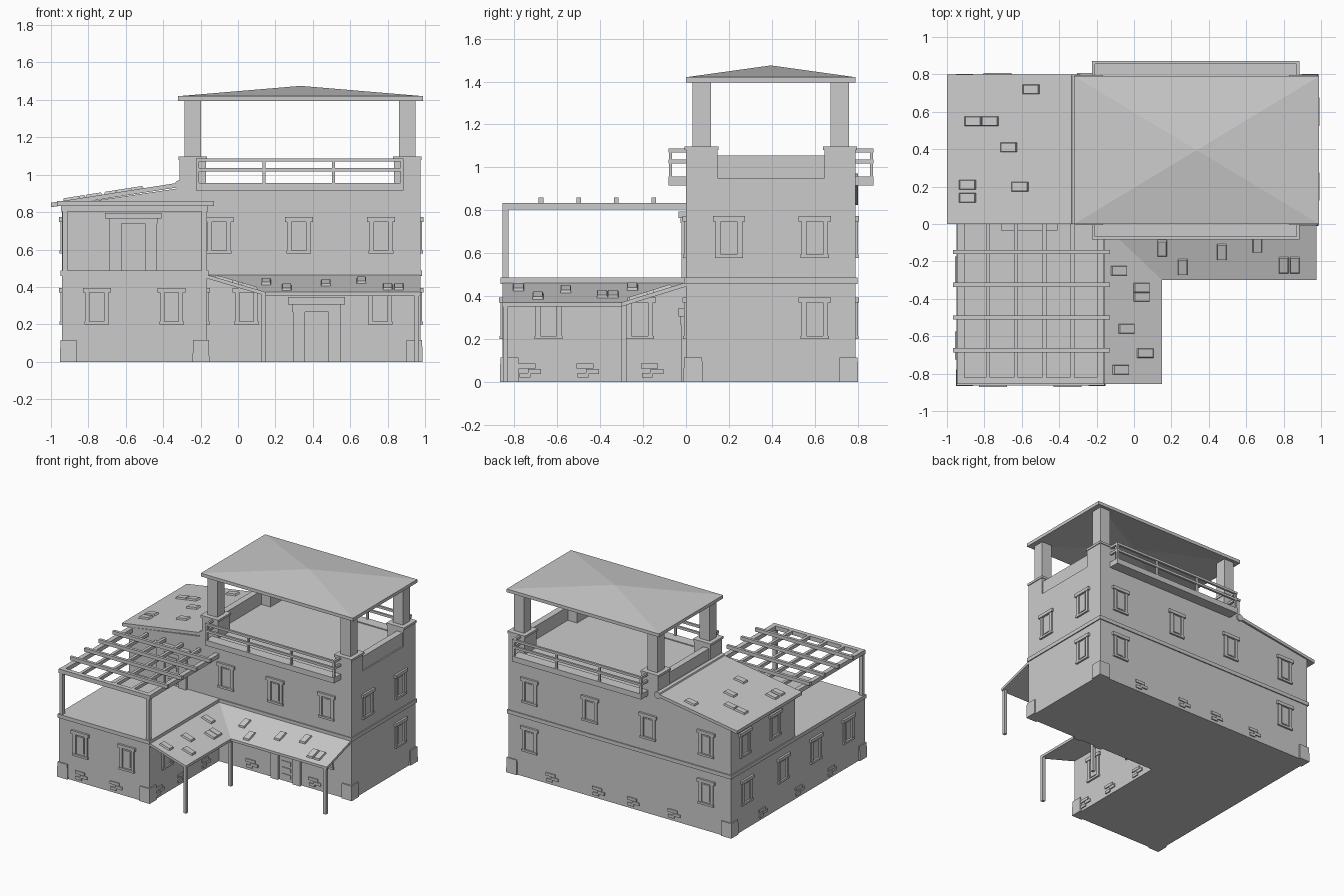
import bpy, bmesh
from math import radians
from mathutils import Matrix, Vector

if "Cube" in bpy.data.objects:
    bpy.data.objects.remove(bpy.data.objects["Cube"])

stone = bpy.data.materials.new("pale_grey")
stone.use_nodes = True
GREY = (0.6, 0.6, 0.6, 1)
stone.diffuse_color = GREY
stone.node_tree.nodes["Principled BSDF"].inputs["Base Color"].default_value = GREY


def finish(name, bm):
    bmesh.ops.recalc_face_normals(bm, faces=bm.faces)
    mesh = bpy.data.meshes.new(name)
    bm.to_mesh(mesh)
    bm.free()
    mesh.materials.append(stone)
    bpy.context.collection.objects.link(bpy.data.objects.new(name, mesh))


def box(bm, x, y, z, place=Matrix(), taper=1):
    """Box from three (low, high) spans; taper narrows its top."""
    mid = Vector([(a + b) / 2 for a, b in (x, y, z)])
    size = [b - a for a, b in (x, y, z)]
    for v in bmesh.ops.create_cube(bm, size=1)["verts"]:
        k = taper if v.co.z > 0 else 1
        v.co = place @ (mid + Vector((v.co.x * size[0] * k, v.co.y * size[1] * k, v.co.z * size[2])))


def boxes(name, spans, taper=1):
    bm = bmesh.new()
    for s in spans:
        box(bm, *s, taper=taper)
    finish(name, bm)


def slab(name, points, faces, thick):
    """Sheet of faces thickened straight down."""
    bm = bmesh.new()
    vs = [bm.verts.new(p) for p in points]
    tops = [bm.faces.new([vs[i] for i in f]) for f in faces]
    low = bmesh.ops.extrude_face_region(bm, geom=tops, use_keep_orig=True)["geom"]
    for v in low:
        if isinstance(v, bmesh.types.BMVert):
            v.co.z -= thick
    finish(name, bm)


def around(c, r):
    return (c - r, c + r)


# Main outline
W, E, S, N = -0.94, 0.975, -0.855, 0.79
WING, TOWER = -0.165, -0.3

# Walls
boxes("ground_floor", [((W, E), (0, N), (0, 0.475)), ((W, WING), (S, 0), (0, 0.475))])
boxes("tower_walls", [((TOWER, E), (0, N), (0.475, 0.95))])
boxes("string_course", [((W - .008, E + .008), (-.008, N + .008), (0.458, 0.487)),
                        ((W - .008, WING + .008), (S - .008, 0), (0.458, 0.487))])
bm = bmesh.new()
box(bm, (W, TOWER), (0, N), (0.475, 0.93))
for v in bm.verts:
    if v.co.x < -0.9 and v.co.z > 0.9:
        v.co.z = 0.835
finish("side_room", bm)

# Lean-to roof with a ridge roll
slab("side_roof", [(-1, 0, 0.85), (TOWER, 0, 0.96), (TOWER, 0.8, 0.96), (-1, 0.8, 0.85)], [(0, 1, 2, 3)], 0.024)
bm = bmesh.new()
bmesh.ops.create_cone(bm, cap_ends=True, segments=8, radius1=0.027, radius2=0.027, depth=0.8,
                      matrix=Matrix.Translation((-0.312, 0.4, 0.945)) @ Matrix.Rotation(radians(90), 4, "X"))
finish("ridge_roll", bm)

# Roof terrace: corner piers, columns, parapets
px, py = (-0.242, 0.905), (0.073, 0.717)
corners = [(x, y) for x in px for y in py]
boxes("corner_piers", [(around(x, .07), around(y, .073), (0.9, 1.082)) for x, y in corners])
boxes("pier_caps", [(around(x, .076), around(y, .079), (1.08, 1.097)) for x, y in corners])
boxes("columns", [(around(x, .043), around(y, .043), (1.09, 1.4)) for x, y in corners])
boxes("parapets", [((-0.3, -0.25), (.14, .65), (.93, 1.055)), ((0.915, 0.965), (.14, .65), (.93, 1.055))])

# Hipped roof
slab("hip_roof", [(-0.32, 0, 1.42), (0.99, 0, 1.42), (0.99, N, 1.42), (-0.32, N, 1.42), (0.335, N / 2, 1.475)],
     [(0, 1, 4), (1, 2, 4), (2, 3, 4), (3, 0, 4)], 0.025)

# Balconies on the front and back of the terrace
for side, place in (("front", Matrix()), ("back", Matrix.Translation((0, N, 0)) @ Matrix.Scale(-1, 4, (0, 1, 0)))):
    bm = bmesh.new()
    bx = (-0.225, 0.885)
    box(bm, bx, (-.082, 0), (0.915, 0.957), place)
    for z in (1.027, 1.079):
        box(bm, bx, (-.082, -.066), around(z, .009), place)
        for x in (-0.217, 0.877):
            box(bm, around(x, .008), (-.08, 0), around(z, .009), place)
    for x in (-0.217, 0.14, 0.51, 0.877):
        box(bm, around(x, .008), (-.08, -.066), (0.95, 1.08), place)
    finish(side + "_balcony", bm)

# Porch roof wrapping the inner corner, with posts
HI, LO = 0.465, 0.372
slab("porch_roof", [(WING, 0, HI), (0.15, -0.3, LO), (0.15, S, LO), (WING, S, HI), (E, 0, HI), (E, -0.3, LO)],
     [(0, 3, 2, 1), (0, 1, 5, 4)], 0.02)
boxes("porch_posts", [(around(x, .012), around(y, .012), (0, 0.36))
                      for x, y in ((0.138, S + .015), (0.138, -0.288), (0.955, -0.288))])

# Pergola over the wing terrace
boxes("pergola_posts", [(around(x, .014), around(S + .014, .014), (0.475, 0.81)) for x in (-0.925, -0.18)])
boxes("pergola_beams", [(around(x, .018), (S, 0), (0.803, 0.835)) for x in (-0.925, -0.18)]
      + [((-0.945, -0.16), (S, S + .035), (0.803, 0.835))]
      + [(around(x, .011), (S, 0), (0.81, 0.835)) for x in (-0.78, -0.63, -0.48, -0.33)])
boxes("pergola_rafters", [((-0.967, -0.128), around(y, .011), (0.833, 0.86)) for y in (-0.15, -0.325, -0.5, -0.675)])

# Corner stones at the foot of the walls
boxes("corner_stones", [(around(x, .045), around(y, .045), (0, 0.115)) for x, y in
                        ((W + .033, S + .033), (WING - .033, S + .033), (E - .033, .033),
                         (E - .033, N - .033), (W + .033, N - .033))], taper=0.94)


def wall(x, y, turn):
    """Wall frame: local x runs along the wall, -y points outward."""
    return Matrix.Translation((x, y, 0)) @ Matrix.Rotation(radians(turn), 4, "Z")


def window(bm, place, x, z):
    box(bm, around(x, .075), (-.016, .01), (z + .17, z + .195), place)
    for s in (-1, 1):
        box(bm, around(x + s * .05, .012), (-.01, .01), (z + .01, z + .17), place)
    box(bm, around(x, .066), (-.014, .01), (z, z + .016), place)
    box(bm, around(x, .028), (-.004, .01), (z + .03, z + .155), place)


def bricks(bm, place, x):
    for dx, z, w in ((-.01, .075, .04), (.025, .05, .03), (-.02, .032, .025)):
        box(bm, around(x + dx, w), (-.008, .01), around(z, .011), place)


# Walls with their lower windows, upper windows and brick patches
FRONT = wall(0, 0, 0)
facades = {
    "wing_front": (wall(0, S, 0), (-0.755, -0.355), (), (-0.75, -0.45)),
    "main_front": (FRONT, (0.045, 0.76), (-0.1, 0.325, 0.765), (0.12, 0.66)),
    "main_right": (wall(E, 0, 90), (0.6,), (0.2, 0.6), ()),
    "wing_inner": (wall(WING, 0, 90), (-0.64, -0.215), (), (-0.73, -0.46, -0.16)),
    "back": (wall(0, N, 180), (-0.79, 0.73), (-0.79, -0.27, 0.23, 0.73), (-0.6, -0.2, 0.1, 0.45)),
    "left": (wall(W, 0, -90), (-0.6, -0.15, 0.25, 0.65), (-0.62, -0.25), (-0.4, 0.05, 0.45)),
}
for name, (place, lower, upper, patches) in facades.items():
    bm = bmesh.new()
    for x in lower:
        window(bm, place, x, 0.2)
    for x in upper:
        window(bm, place, x, 0.578)
    finish(name + "_windows", bm)
    if patches:
        bm = bmesh.new()
        for x in patches:
            bricks(bm, place, x)
        finish(name + "_bricks", bm)

# Doors with pilasters, lintel and panels
for name, x, z in (("porch_door", 0.42, 0), ("terrace_door", -0.56, 0.475)):
    bm = bmesh.new()
    box(bm, around(x, .152), (-.036, .01), (z + .305, z + .345 - .05 * (z > 0)), FRONT) if z == 0 else \
        box(bm, around(x, .152), (-.036, .01), (z + .29, z + .32), FRONT)
    box(bm, around(x, .13), (-.025, .01), (z + .265, z + .306), FRONT)
    for s in (-1, 1):
        box(bm, around(x + s * .095, .032), (-.02, .01), (z, z + .27), FRONT)
    box(bm, around(x, .055), (-.005, .01), (z, z + .265), FRONT)
    for h in (.04, .09, .14, .21):
        box(bm, around(x, .038), (-.01, .01), around(z + h, .016), FRONT)
    finish(name, bm)

# Raised tiles on the sloping roofs: wedges lying along the fall line
bm = bmesh.new()


def tile(x, y, top, fall, turn):
    place = Matrix.Translation((x, y, top)) @ Matrix.Rotation(radians(turn), 4, "Z") @ Matrix.Rotation(fall, 4, "Y")
    box(bm, around(0, .05), around(0, .028), (-.01, .013), place, taper=0.8)


for x, y in ((-.55, .72), (-.86, .55), (-.77, .55), (-.67, .41), (-.61, .2), (-.89, .21), (-.89, .14)):
    tile(x, y, 0.85 + (x + 1) * 0.157, -0.156, 0)
slope = (HI - LO) / 0.3
for x, y in ((-.08, -.25), (.04, -.34), (.04, -.39), (-.04, -.56), (.06, -.69), (-.07, -.78)):
    tile(x, y, HI - (x - WING) * slope * 0.95, 0.287, 0)
for x, y in ((.15, -.13), (.26, -.23), (.47, -.15), (.66, -.11), (.8, -.22), (.86, -.22)):
    tile(x, y, HI + y * slope, 0.3, -90)
finish("roof_tiles", bm)
